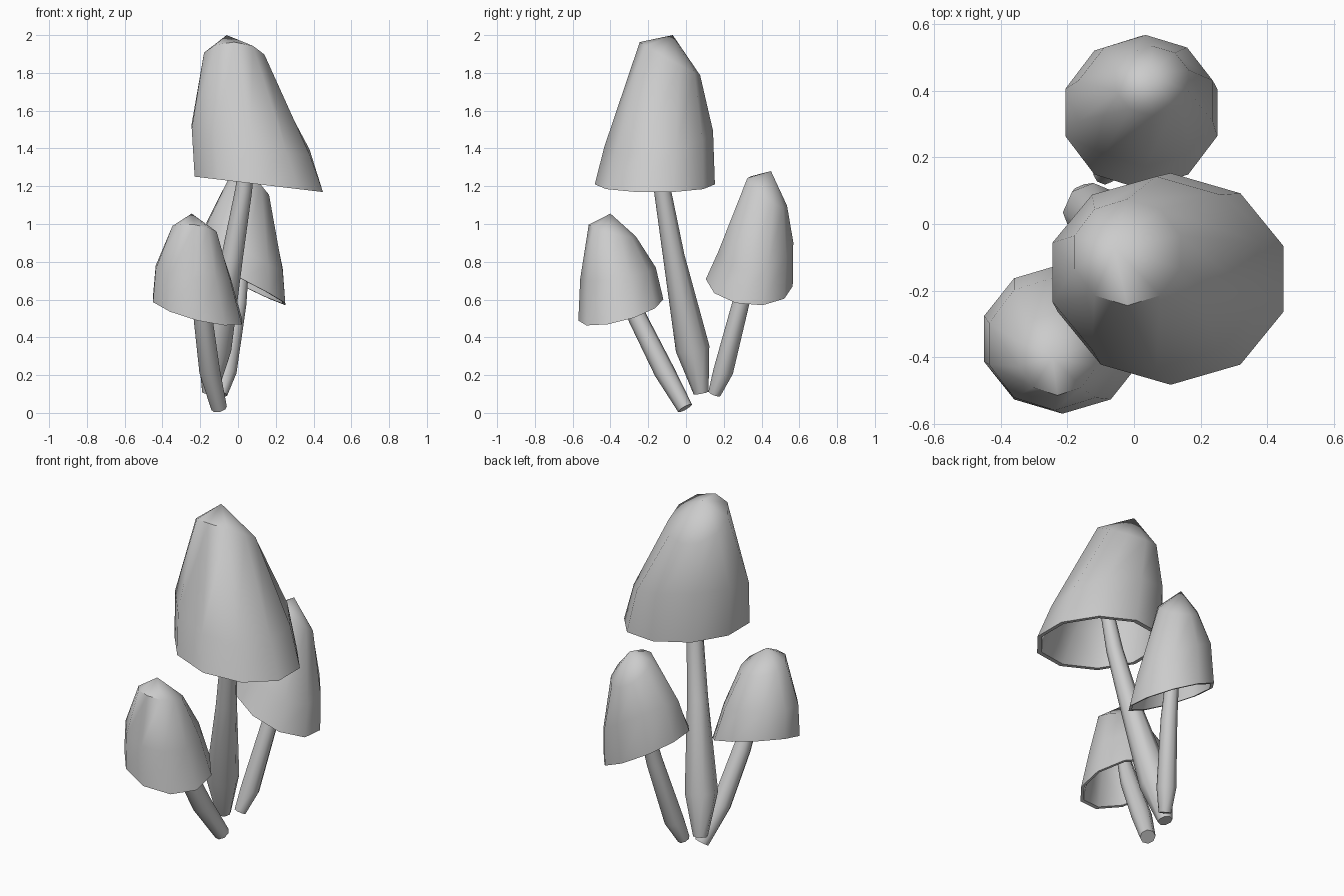
import bpy, bmesh, math
from mathutils import Vector

cube = bpy.data.objects.get("Cube")
if cube:
    bpy.data.objects.remove(cube)

grey = bpy.data.materials.new("plain_grey")
grey.use_nodes = True
colour = (0.6, 0.6, 0.6, 1)
grey.diffuse_color = colour
grey.node_tree.nodes["Principled BSDF"].inputs["Base Color"].default_value = colour


def skin(bm, rings):
    """Join neighbouring rings of vertices with quads."""
    for low, high in zip(rings, rings[1:]):
        n = len(low)
        for i in range(n):
            j = (i + 1) % n
            bm.faces.new((low[i], low[j], high[j], high[i]))


def finish(name, bm):
    bmesh.ops.recalc_face_normals(bm, faces=bm.faces)
    mesh = bpy.data.meshes.new(name)
    bm.to_mesh(mesh)
    bm.free()
    mesh.materials.append(grey)
    obj = bpy.data.objects.new(name, mesh)
    bpy.context.collection.objects.link(obj)
    bpy.ops.object.select_all(action="DESELECT")
    obj.select_set(True)
    bpy.context.view_layer.objects.active = obj
    bpy.ops.object.shade_smooth_by_angle(angle=math.radians(50))


def cap(name, apex, levels, wall, sides=10):
    """Hollow bell of tilted rings: centre, radius x, radius y, slope x, slope y."""
    bm = bmesh.new()

    def shell(inset):
        rings = []
        for cx, cy, cz, rx, ry, sx, sy in levels:
            ring = []
            for i in range(sides):
                a = math.tau * (i + 0.5) / sides
                dx, dy = (rx - inset) * math.cos(a), (ry - inset) * math.sin(a)
                ring.append(bm.verts.new((cx + dx, cy + dy, cz + sx * dx + sy * dy)))
            rings.append(ring)
        skin(bm, rings)
        tip = bm.verts.new(Vector(apex) - Vector((0, 0, inset)))
        top = rings[-1]
        for i in range(sides):
            bm.faces.new((top[i], top[(i + 1) % sides], tip))
        return rings[0]

    skin(bm, [shell(0), shell(wall)])
    finish(name, bm)


def stem(name, path, sides=8):
    """Tapered tube through points of x, y, z, radius."""
    bm = bmesh.new()
    points = [Vector(p[:3]) for p in path]
    rings = []
    for k, p in enumerate(points):
        along = points[min(k + 1, len(points) - 1)] - points[max(k - 1, 0)]
        side = Vector((0, 1, 0)).cross(along).normalized()
        other = along.cross(side).normalized()
        ring = []
        for i in range(sides):
            a = math.tau * i / sides
            ring.append(bm.verts.new(p + path[k][3] * (side * math.cos(a) + other * math.sin(a))))
        rings.append(ring)
    skin(bm, rings)
    bm.faces.new(rings[0])
    bm.faces.new(rings[-1])
    finish(name, bm)


# Tall mushroom
cap("tall_cap", (-0.06, -0.07, 2.0), [
    (0.11, -0.165, 1.21, 0.357, 0.318, -0.12, 0),
    (0.067, -0.145, 1.45, 0.328, 0.288, -0.22, 0.15),
    (-0.02, -0.085, 1.875, 0.168, 0.16, -0.03, -0.55)], 0.025)
stem("tall_stem", [
    (-0.15, 0.08, 0.105, 0.04), (-0.125, 0.035, 0.34, 0.09),
    (-0.03, -0.065, 0.83, 0.057), (0.03, -0.125, 1.18, 0.045),
    (0.06, -0.16, 1.45, 0.035)])

# Small front mushroom
cap("front_cap", (-0.245, -0.4, 1.055), [
    (-0.215, -0.345, 0.545, 0.247, 0.225, -0.25, 0.25),
    (-0.238, -0.36, 0.74, 0.208, 0.2, -0.15, 0.15),
    (-0.23, -0.39, 0.965, 0.123, 0.125, -0.13, -0.25)], 0.018)
stem("front_stem", [
    (-0.1, -0.005, 0.025, 0.042), (-0.15, -0.115, 0.22, 0.055),
    (-0.185, -0.255, 0.5, 0.05), (-0.21, -0.34, 0.7, 0.035)])

# Back mushroom
cap("back_cap", (0.05, 0.45, 1.28), [
    (0.022, 0.335, 0.69, 0.24, 0.23, -0.5, -0.08),
    (0.035, 0.37, 0.88, 0.212, 0.198, -0.6, 0.12),
    (0.055, 0.43, 1.17, 0.115, 0.105, -0.35, -0.7)], 0.018)
stem("back_stem", [
    (-0.09, 0.15, 0.1, 0.034), (-0.06, 0.197, 0.22, 0.053),
    (0, 0.29, 0.58, 0.045), (0.025, 0.35, 0.82, 0.035)])
